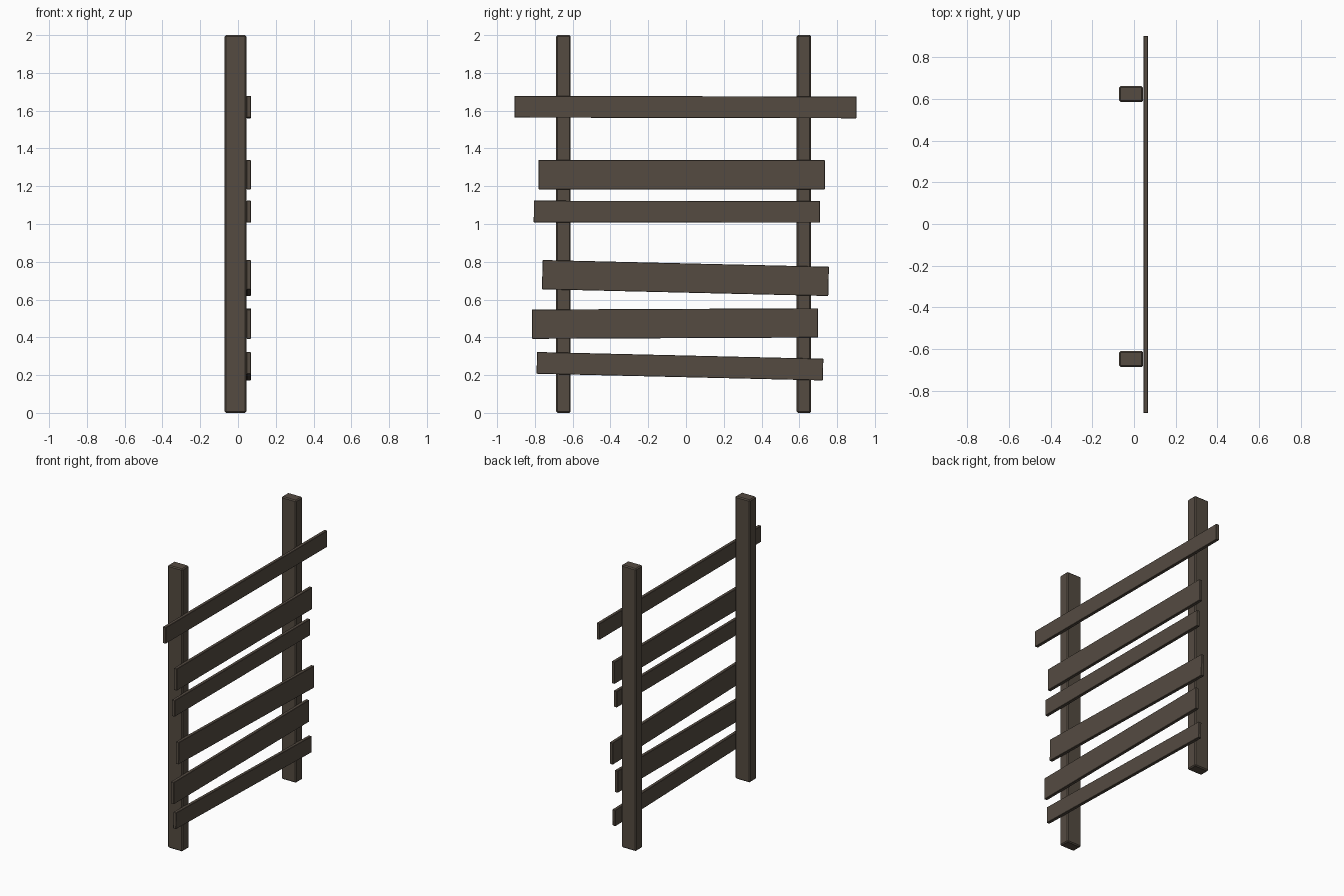
import bpy
import bmesh
from mathutils import Matrix

if "Cube" in bpy.data.objects:
    bpy.data.objects.remove(bpy.data.objects["Cube"])

wood = bpy.data.materials.new("dark_weathered_wood")
wood.diffuse_color = (0.089, 0.070, 0.053, 1)
wood.use_nodes = True
wood.node_tree.nodes["Principled BSDF"].inputs["Base Color"].default_value = wood.diffuse_color


def board(name, centre, size, tilt=0.0, bevel=0.0):
    """Box with softly chamfered edges, tilted about the x axis."""
    bm = bmesh.new()
    bmesh.ops.create_cube(bm, size=1)
    bmesh.ops.scale(bm, vec=size, verts=bm.verts)
    bmesh.ops.bevel(bm, geom=bm.edges[:], offset=bevel, segments=1, affect='EDGES')
    bmesh.ops.transform(bm, matrix=Matrix.Translation(centre) @ Matrix.Rotation(tilt, 4, 'X'),
                        verts=bm.verts)
    mesh = bpy.data.meshes.new(name)
    bm.to_mesh(mesh)
    bm.free()
    mesh.materials.append(wood)
    obj = bpy.data.objects.new(name, mesh)
    bpy.context.collection.objects.link(obj)
    return obj


# Two upright posts
for side, y in (("left", -0.649), ("right", 0.624)):
    board("post_" + side, (-0.0135, y, 1.0), (0.115, 0.076, 2.0), bevel=0.007)

# Cross planks: y start, y end, centre z, height, tilt
planks = [
    (-0.907, 0.903, 1.619, 0.115, -0.002),
    (-0.781, 0.735, 1.261, 0.155, 0.0),
    (-0.806, 0.710, 1.065, 0.115, -0.001),
    (-0.761, 0.755, 0.714, 0.155, -0.0235),
    (-0.815, 0.699, 0.473, 0.155, 0.0045),
    (-0.790, 0.726, 0.247, 0.115, -0.0235),
]
for i, (y0, y1, z, h, tilt) in enumerate(planks):
    board(f"plank_{i + 1}", (0.0565, (y0 + y1) / 2, z), (0.023, y1 - y0, h), tilt, bevel=0.002)
